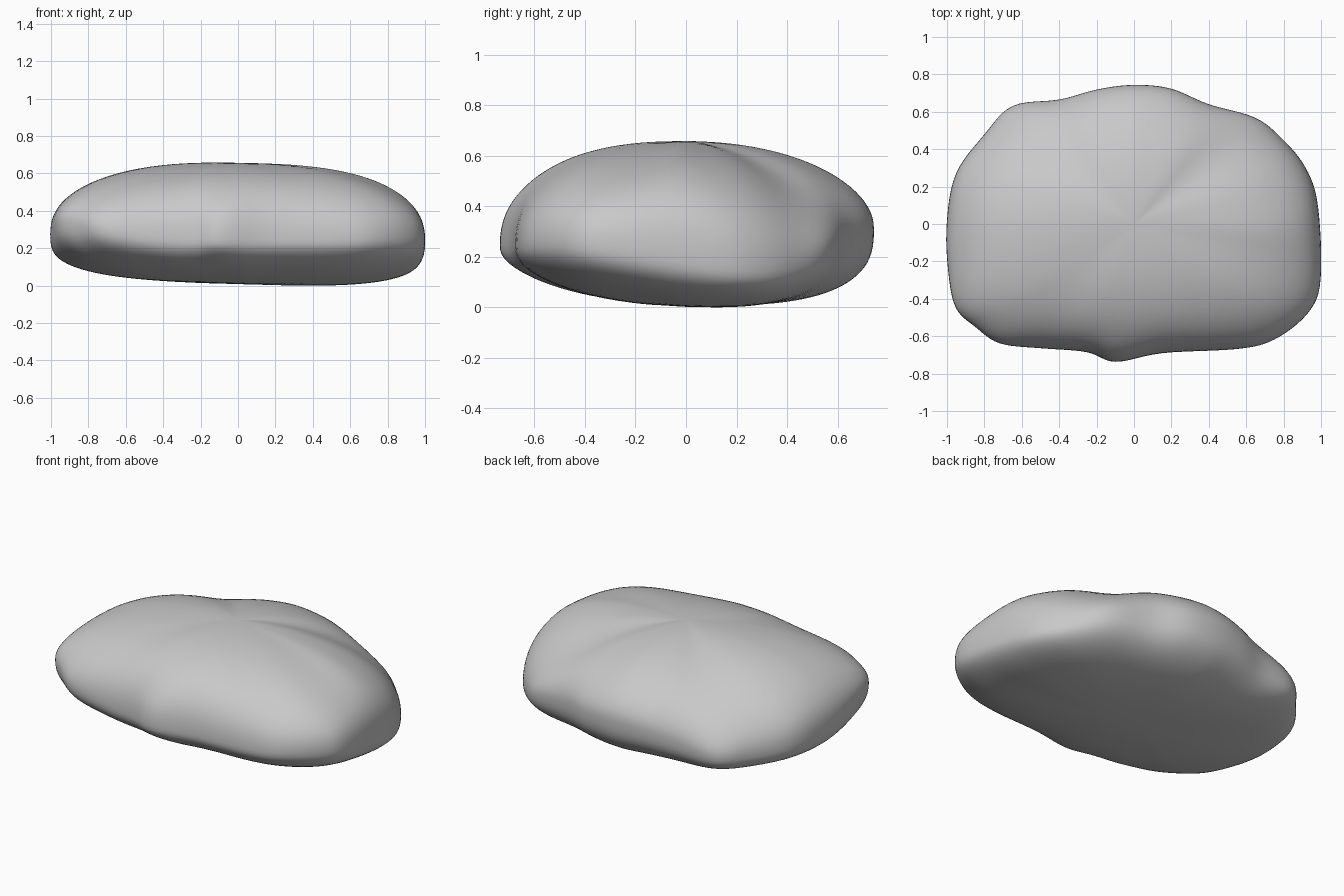
import bpy, bmesh, math
from mathutils import Vector

cube = bpy.data.objects.get("Cube")
if cube:
    bpy.data.objects.remove(cube)

# Widest contour of the stone, counter-clockwise seen from above
CONTOUR = [(1, -.3), (.985, .1), (.92, .3), (.8, .45), (.65, .57), (.4, .64), (.2, .725),
           (0, .745), (-.2, .72), (-.4, .665), (-.65, .635), (-.8, .48), (-.955, .27),
           (-1.003, 0), (-.995, -.25), (-.955, -.45), (-.85, -.55), (-.72, -.64), (-.5, -.665),
           (-.25, -.685), (-.1, -.74), (.15, -.69), (.55, -.67), (.75, -.62), (.93, -.48)]
# Rises and dips of the rim: direction in degrees, half width, height
RIM_WAVES = [(207, 20, .1), (137, 22, -.07), (20, 22, -.08), (-30, 14, .025)]
# Fuller or thinner shoulders above and below the rim
TOP_WAVES = [(213, 22, -.45), (137, 25, -.35), (38, 18, -.4), (2, 16, .4)]
BOTTOM_WAVES = [(15, 20, .3), (222, 14, -.2)]
STEPS = 6    # points between contour points
RINGS = 26   # rings on each half


def closed_spline(points, steps):
    """Smooth closed curve through the points."""
    pts = [Vector(p) for p in points]
    n, out = len(pts), []
    for i in range(n):
        a, b, c, d = (pts[(i + k) % n] for k in (-1, 0, 1, 2))
        for j in range(steps):
            t = j / steps
            out.append(0.5 * (2 * b + (c - a) * t + (2 * a - 5 * b + 4 * c - d) * t ** 2
                              + (3 * b - a - 3 * c + d) * t ** 3))
    return out


def averaged(points, reach):
    """Contour with its small lumps rounded away."""
    n = len(points)
    return [sum((points[(i + k) % n] for k in range(-reach, reach + 1)), Vector((0, 0)))
            / (2 * reach + 1) for i in range(n)]


def wave(waves, ang):
    """Sum of the soft bumps in one direction."""
    total = 0
    for centre, width, height in waves:
        away = (math.degrees(ang) - centre + 180) % 360 - 180
        total += height * math.exp(-(away / width) ** 2)
    return total


def surface_point(edge, soft, phi):
    """Point at latitude phi, from the lower pole to the upper one."""
    ang = math.atan2(edge.y, edge.x)
    front, back = max(0, -math.sin(ang)), max(0, math.sin(ang))
    right, left = max(0, math.cos(ang)), max(0, -math.cos(ang))
    corner = abs(math.sin(2 * ang))
    rim = 0.26 + 0.065 * back ** 2 - 0.01 * front - 0.01 * right + wave(RIM_WAVES, ang)
    if phi >= 0:
        power = 2.45 - 0.4 * back ** 2 - 0.1 * corner + wave(TOP_WAVES, ang)
    else:
        power = (2.9 - 0.75 * front ** 2 - 0.2 * corner - 0.4 * front * right
                 + 0.4 * left ** 2 + wave(BOTTOM_WAVES, ang))
    s = max(0, math.cos(phi)) ** (2 / power)
    h = abs(math.sin(phi)) ** (2 / power)
    xy = soft.lerp(edge, s ** 7) * s
    if phi >= 0:
        pole = 0.668 - 0.02 * xy.x
    else:
        pole = 0.02 - 0.03 * xy.x - 0.02 * xy.y
    return Vector((xy.x, xy.y, rim + (pole - rim) * h))


# Stone body: rings of points closed by a fan at each pole
contour = closed_spline(CONTOUR, STEPS)
rounded = averaged(contour, STEPS + 2)
count = len(contour)
bm = bmesh.new()
rows = []
for r in range(1 - RINGS, RINGS):
    phi = math.pi / 2 * r / RINGS
    rows.append([bm.verts.new(surface_point(e, s, phi)) for e, s in zip(contour, rounded)])
for low, high in zip(rows, rows[1:]):
    for i in range(count):
        j = (i + 1) % count
        bm.faces.new((low[i], low[j], high[j], high[i]))
bottom = bm.verts.new((0, 0, 0.02))
top = bm.verts.new((0, 0, 0.668))
for i in range(count):
    j = (i + 1) % count
    bm.faces.new((bottom, rows[0][j], rows[0][i]))
    bm.faces.new((top, rows[-1][i], rows[-1][j]))

# Soften, then rest the stone on the ground
for _ in range(3):
    bmesh.ops.smooth_vert(bm, verts=bm.verts, factor=0.5,
                          use_axis_x=True, use_axis_y=True, use_axis_z=True)
lowest = min(v.co.z for v in bm.verts)
bmesh.ops.translate(bm, verts=bm.verts, vec=(0, 0, -lowest))
bmesh.ops.recalc_face_normals(bm, faces=bm.faces)

mesh = bpy.data.meshes.new("stone")
bm.to_mesh(mesh)
bm.free()
stone = bpy.data.objects.new("stone", mesh)
bpy.context.collection.objects.link(stone)

# Plain grey stone
grey = bpy.data.materials.new("stone_grey")
grey.use_nodes = True
colour = (0.58, 0.58, 0.58, 1)
grey.diffuse_color = colour
shader = next(n for n in grey.node_tree.nodes if n.type == "BSDF_PRINCIPLED")
shader.inputs["Base Color"].default_value = colour
shader.inputs["Roughness"].default_value = 0.8
mesh.materials.append(grey)
for face in mesh.polygons:
    face.use_smooth = True
